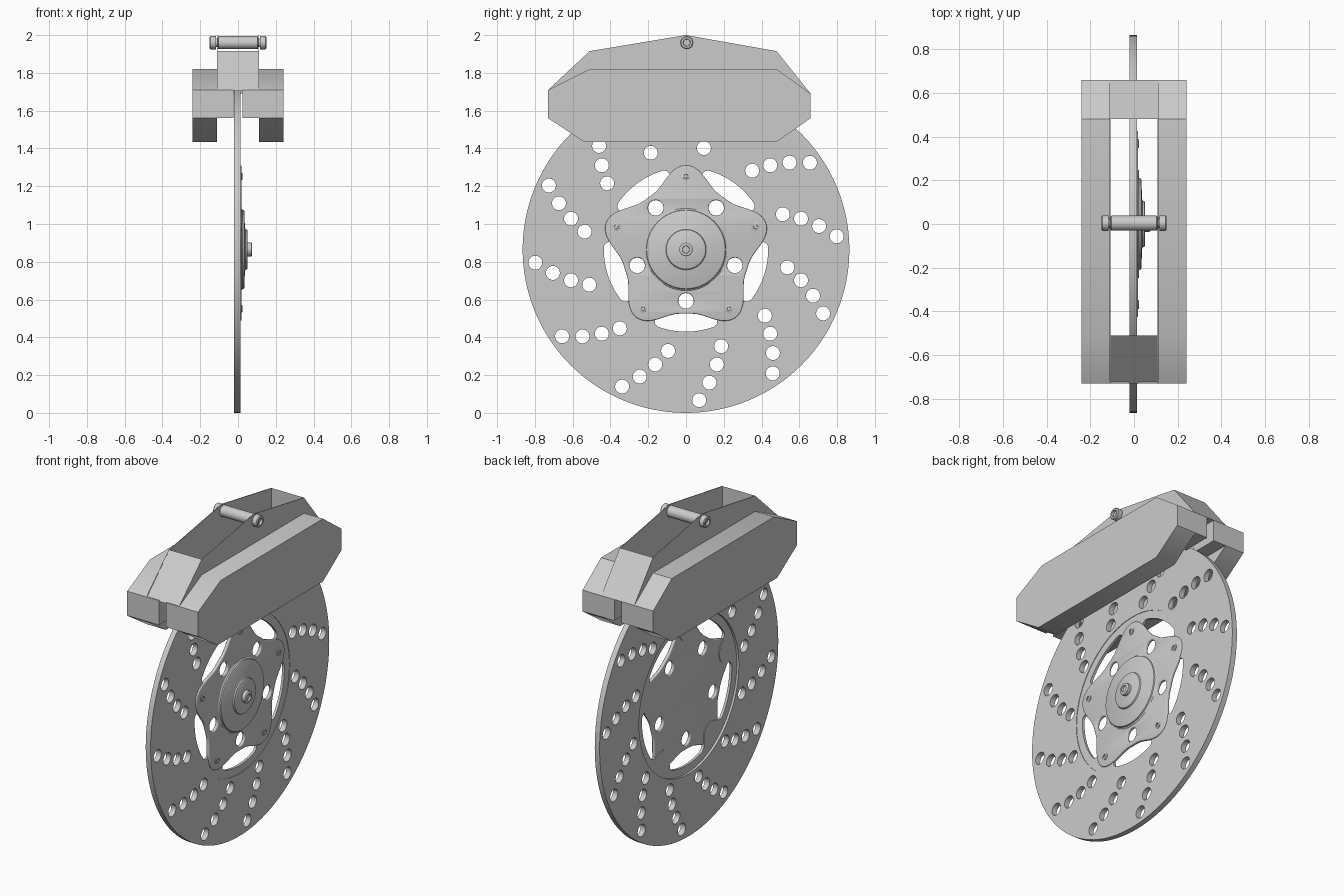
import bpy, bmesh
from math import sin, cos, pi, radians
from mathutils import Matrix

if "Cube" in bpy.data.objects:
    bpy.data.objects.remove(bpy.data.objects["Cube"])

CZ = 0.865                                   # wheel axis height
SIDE = Matrix(((0, 0, 1, 0), (1, 0, 0, 0), (0, 1, 0, 0), (0, 0, 0, 1)))  # local XY -> world YZ


def finish(name, mesh):
    bm = bmesh.new()
    bm.from_mesh(mesh)
    bmesh.ops.remove_doubles(bm, verts=bm.verts, dist=1e-5)
    bmesh.ops.recalc_face_normals(bm, faces=bm.faces)
    for f in bm.faces:
        f.smooth = True
    for e in bm.edges:
        e.smooth = len(e.link_faces) == 2 and e.calc_face_angle(0) < radians(35)
    bm.to_mesh(mesh)
    bm.free()
    mesh.name = name
    ob = bpy.data.objects.new(name, mesh)
    bpy.context.collection.objects.link(ob)
    return ob


def plate(name, loops, x0, x1, bevel=0.0):
    """Outline (plus hole loops) in the YZ plane, extruded from x0 to x1."""
    cu = bpy.data.curves.new(name, 'CURVE')
    cu.dimensions, cu.fill_mode = '2D', 'BOTH'
    cu.extrude = (x1 - x0) / 2 - bevel
    cu.bevel_depth, cu.bevel_resolution, cu.offset = bevel, 2, -bevel
    for pts in loops:
        sp = cu.splines.new('POLY')
        sp.points.add(len(pts) - 1)
        for p, (y, z) in zip(sp.points, pts):
            p.co = (y, z, 0, 1)
        sp.use_cyclic_u = True
    tmp = bpy.data.objects.new(name + "_outline", cu)
    bpy.context.collection.objects.link(tmp)
    dg = bpy.context.evaluated_depsgraph_get()
    mesh = bpy.data.meshes.new_from_object(tmp.evaluated_get(dg))
    bpy.data.objects.remove(tmp)
    mesh.transform(Matrix.Translation(((x0 + x1) / 2, 0, 0)) @ SIDE)
    return finish(name, mesh)


def lathe(name, profile, y, z, n=32):
    """Revolve (x, r) points about an x-parallel axis through (y, z)."""
    bm = bmesh.new()
    rings = [[bm.verts.new((x, y + r * cos(2 * pi * i / n), z + r * sin(2 * pi * i / n)))
              for i in range(n)] for x, r in profile]
    for a, b in zip(rings, rings[1:]):
        for i in range(n):
            j = (i + 1) % n
            bm.faces.new((a[i], a[j], b[j], b[i]))
    bm.faces.new(rings[0])
    bm.faces.new(rings[-1])
    mesh = bpy.data.meshes.new(name)
    bm.to_mesh(mesh)
    bm.free()
    return finish(name, mesh)


def bolt(name, x0, x1, r, y, z):
    h = x1 - x0
    return lathe(name, [(x0, r), (x1 - 0.15 * h, r), (x1, r * 0.85), (x1, r * 0.55),
                        (x1 - 0.4 * h, r * 0.5)], y, z, 24)


def polar(r, a, y=0.0, z=CZ):
    return (y + r * cos(a), z + r * sin(a))


def circle(r, y=0.0, z=CZ, n=24):
    return [polar(r, 2 * pi * i / n, y, z) for i in range(n)]


# Drilled brake disc: twelve swept arms of four holes
holes = [circle(0.037, *polar(0.545 + 0.0853 * k, radians(50 + 30 * a - 5 * k)))
         for a in range(12) for k in range(4)]
plate("brake_disc", [circle(0.865, n=128), circle(0.483, n=96)] + holes, -0.02, 0.013)


# Carrier ring with five inward tabs, and the star hub plate bolted to it
def lobe(a):
    return (1 - cos(5 * (a + pi / 2))) / 2   # 0 in the valleys, 1 at the lobes


def tab(a):
    t = min(max((lobe(a) - 0.62) / 0.38, 0), 1)
    return 0.435 - 0.1 * t * t * (3 - 2 * t)


angles = [2 * pi * i / 160 for i in range(160)]
plate("disc_carrier", [circle(0.485, n=96), [polar(tab(a), a) for a in angles]], -0.006, 0.010)
star = [polar(0.34 + 0.106 * lobe(a) ** 1.5, a) for a in angles]
vents = [circle(0.041, *polar(0.272, radians(-90 + 72 * k))) for k in range(5)]
plate("hub_star", [star] + vents, -0.002, 0.018, 0.006)

# Stepped hub cap and bolts
lathe("hub_cap", [(0.01, 0.22), (0.018, 0.218), (0.024, 0.21), (0.031, 0.208), (0.035, 0.2),
                  (0.036, 0.118), (0.04, 0.107), (0.048, 0.104), (0.051, 0.098)], 0, CZ, 64)
bolt("hub_centre_bolt", 0.05, 0.075, 0.036, 0, CZ)
for k in range(5):
    bolt("hub_bolt", 0.01, 0.023, 0.02, *polar(0.388, radians(90 + 72 * k)))

# Caliper: two mirrored halves, end walls slotted for the disc, and thin peaked plates
body = [(-0.73, 1.56), (-0.54, 1.435), (0.48, 1.435), (0.66, 1.56),
        (0.66, 1.69), (0.48, 1.82), (-0.51, 1.82), (-0.73, 1.71)]
cheek = [(-0.73, 1.71), (-0.51, 1.82), (0.48, 1.82), (0.66, 1.69),
         (0.48, 1.915), (0, 2.0), (-0.51, 1.915)]
front_wall = [(-0.73, 1.56), (-0.51, 1.56), (-0.51, 1.71), (-0.73, 1.71)]
rear_wall = [(0.48, 1.56), (0.66, 1.56), (0.66, 1.69), (0.48, 1.69)]
for side, s in (("left", -1), ("right", 1)):
    for part, pts, a, b in (("caliper_half", body, 0.11, 0.24),
                            ("caliper_cheek", cheek, 0.108, 0.112),
                            ("caliper_front_wall", front_wall, 0.024, 0.11),
                            ("caliper_rear_wall", rear_wall, 0.024, 0.11)):
        plate(f"{part}_{side}", [pts], min(s * a, s * b), max(s * a, s * b))

# Bridges joining the halves at each end
plate("caliper_front_bridge", [[(-0.73, 1.705), (-0.51, 1.705), (-0.51, 1.915)]], -0.11, 0.11)
plate("caliper_rear_bridge", [[(0.48, 1.69), (0.66, 1.69), (0.48, 1.915)]], -0.11, 0.11)

# Retaining pin with a socket head at each end
lathe("pin_sleeve", [(-0.107, 0.03), (-0.103, 0.034), (0.103, 0.034), (0.107, 0.03)], 0.004, 1.96)
lathe("pin_shank", [(-0.125, 0.022), (0.125, 0.022)], 0.004, 1.96, 24)
bolt("pin_head_right", 0.117, 0.15, 0.035, 0.004, 1.96)
head = bolt("pin_head_left", 0.117, 0.15, 0.035, 0, 0)
head.data.transform(Matrix.Translation((0, 0.004, 1.96)) @ Matrix.Rotation(pi, 4, 'Z'))
